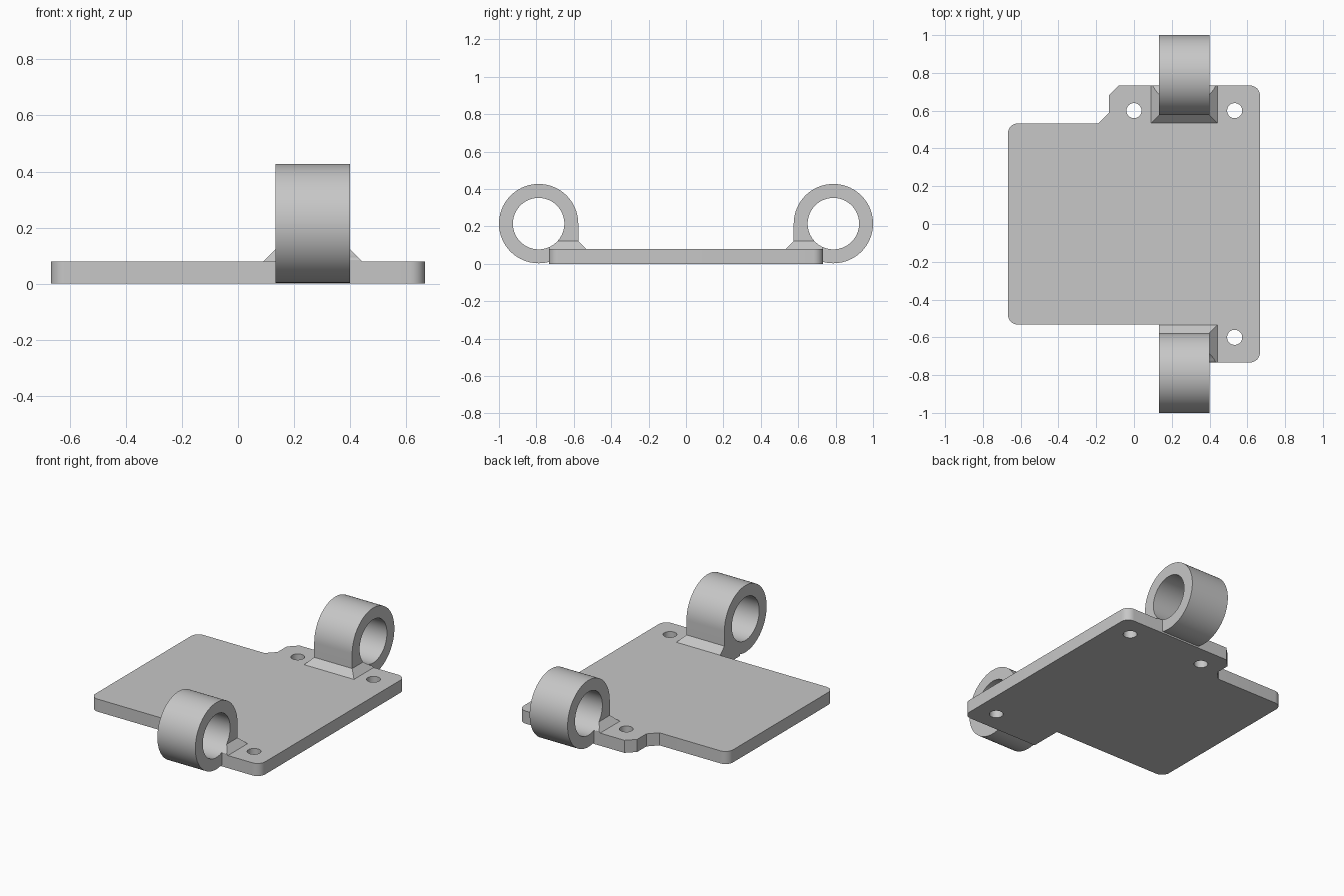
import bpy, bmesh
from math import sin, cos, pi, sqrt, asin
from mathutils import Vector

if "Cube" in bpy.data.objects:
    bpy.data.objects.remove(bpy.data.objects["Cube"])

grey = bpy.data.materials.new("light_grey")
grey.use_nodes = True
grey.diffuse_color = (0.57, 0.57, 0.57, 1)
grey.node_tree.nodes["Principled BSDF"].inputs["Base Color"].default_value = grey.diffuse_color

THICK = 0.08                      # plate thickness
TAB = 0.733                       # plate half depth at the tabs
BODY = 0.533                      # plate half depth at the main body
X0, X1 = 0.133, 0.4               # width of the hinge barrels
CY, CZ = 0.788, 0.215             # barrel axis
OUTER, BORE = 0.212, 0.1375       # barrel radii
FLARE = 0.042                     # size of the sloped foot


def finish(bm, name):
    bmesh.ops.recalc_face_normals(bm, faces=bm.faces)
    mesh = bpy.data.meshes.new(name)
    bm.to_mesh(mesh)
    bm.free()
    mesh.materials.append(grey)
    obj = bpy.data.objects.new(name, mesh)
    bpy.context.collection.objects.link(obj)
    bpy.ops.object.select_all(action='DESELECT')
    obj.select_set(True)
    bpy.context.view_layer.objects.active = obj
    bpy.ops.object.shade_smooth_by_angle(angle=pi / 6)
    return obj


def arc(cx, cy, r, start, end, steps):
    return [(cx + r * cos(start + (end - start) * i / steps),
             cy + r * sin(start + (end - start) * i / steps)) for i in range(steps + 1)]


def circle(cx, cy, r, steps):
    return arc(cx, cy, r, 0, 2 * pi, steps)[:-1]


def extrude_loops(name, loops, place, offset):
    """Fill an outline with holes, then extrude it by an offset."""
    bm = bmesh.new()
    edges = []
    for loop in loops:
        verts = [bm.verts.new(place(a, b)) for a, b in loop]
        edges += [bm.edges.new((v, verts[i - 1])) for i, v in enumerate(verts)]
    bmesh.ops.triangle_fill(bm, edges=edges, use_beauty=True)
    result = bmesh.ops.extrude_face_region(bm, geom=bm.faces[:])
    moved = [g for g in result["geom"] if isinstance(g, bmesh.types.BMVert)]
    bmesh.ops.translate(bm, verts=moved, vec=Vector(offset))
    return finish(bm, name)


# Base plate with rounded corners, a chamfered tab and three screw holes
W, R = 0.667, 0.053
outline = arc(W - R, TAB - R, R, 0, pi / 2, 8)
outline += [(-0.08, TAB), (-0.133, TAB - R), (-0.133, 0.588), (-0.187, BODY)]
outline += arc(R - W, BODY - R, R, pi / 2, pi, 8)
outline += arc(R - W, R - BODY, R, pi, 1.5 * pi, 8)
outline += [(X0, -BODY), (X0, -TAB)]
outline += arc(W - R, R - TAB, R, 1.5 * pi, 2 * pi, 8)
holes = [circle(x, y, 0.04, 32) for x, y in ((0, 0.6), (0.533, 0.6), (0.533, -0.6))]
extrude_loops("base_plate", [outline] + holes, lambda a, b: (a, b, 0), (0, 0, THICK))


# Hinge barrel: round outside, squared off where it drops into the plate
def barrel(name, side):
    stop = -pi / 2 - asin((CY - 0.728) / OUTER)
    profile = arc(CY, CZ, OUTER, pi, stop, 72)
    profile += [(0.728, THICK / 2), (CY - OUTER, THICK / 2)]
    extrude_loops(name, [profile, circle(CY, CZ, BORE, 72)],
                  lambda a, b: (X0, side * a, b), (X1 - X0, 0, 0))


# Sloped foot around a barrel, trimmed to the bore
def foot(name, side, left_flare):
    bm = bmesh.new()
    steps = 8
    rings = []
    for i in range(steps + 1):
        z = THICK + FLARE * i / steps
        out = FLARE * (1 - i / steps)
        near = CY - OUTER - out
        far = min(TAB, CY - sqrt(max(0, BORE ** 2 - (z - CZ) ** 2)))
        left, right = X0 - out * left_flare, X1 + out
        corners = ((left, near), (right, near), (right, far), (left, far))
        rings.append([bm.verts.new((x, side * y, z)) for x, y in corners])
    for low, high in zip(rings, rings[1:]):
        for k in range(4):
            bm.faces.new((low[k - 1], low[k], high[k], high[k - 1]))
    bm.faces.new(rings[0])
    bm.faces.new(rings[-1])
    finish(bm, name)


for label, side, left_flare in (("back", 1, 1), ("front", -1, 0)):
    barrel(label + "_hinge_barrel", side)
    foot(label + "_barrel_foot", side, left_flare)
